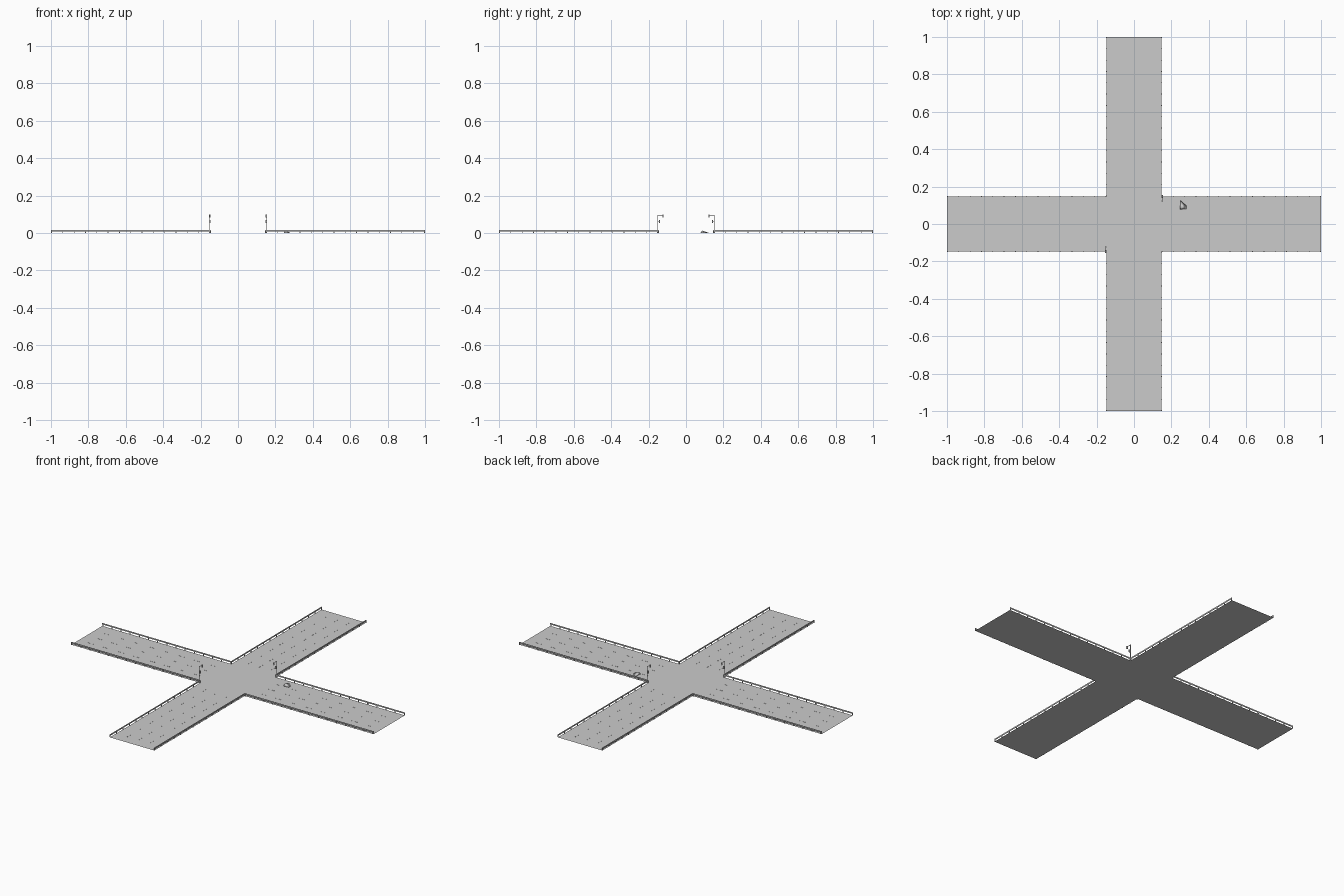
import bpy, bmesh, math
from mathutils import Vector, Matrix

if "Cube" in bpy.data.objects:
    bpy.data.objects.remove(bpy.data.objects["Cube"])

W = 0.147   # half road width


def make(name, bm):
    me = bpy.data.meshes.new(name)
    bm.to_mesh(me)
    bm.free()
    ob = bpy.data.objects.new(name, me)
    bpy.context.collection.objects.link(ob)
    return ob


def box(bm, x0, x1, y0, y1, z0, z1, rot=Matrix()):
    m = (rot @ Matrix.Translation(((x0 + x1) / 2, (y0 + y1) / 2, (z0 + z1) / 2))
         @ Matrix.Diagonal((x1 - x0, y1 - y0, z1 - z0, 1)))
    bmesh.ops.create_cube(bm, size=1, matrix=m)


def tube(bm, a, b, r, rot=Matrix(), seg=8):
    a, b = Vector(a), Vector(b)
    d = b - a
    m = rot @ Matrix.Translation((a + b) / 2) @ d.to_track_quat('Z', 'Y').to_matrix().to_4x4()
    bmesh.ops.create_cone(bm, cap_ends=True, segments=seg, radius1=r, radius2=r,
                          depth=d.length, matrix=m)


# thin cross-shaped road surface: centre square plus four arms
bm = bmesh.new()
for x0, x1, y0, y1 in [(-W, W, -W, W), (-1, -W, -W, W), (W, 1, -W, W),
                       (-W, W, -1, -W), (-W, W, W, 1)]:
    bm.faces.new([bm.verts.new((x, y, 0)) for x, y in
                  [(x0, y0), (x1, y0), (x1, y1), (x0, y1)]])
bmesh.ops.remove_doubles(bm, verts=bm.verts, dist=1e-5)
make("road", bm)

# low guard rails, posts and lane dashes, repeated on all four arms
rails, posts, dashes = bmesh.new(), bmesh.new(), bmesh.new()
for k in range(4):
    rot = Matrix.Rotation(k * math.pi / 2, 4, 'Z')
    for s in (-1, 1):
        y = s * W
        box(rails, W, 1, y - 0.0012, y + 0.0012, 0.009, 0.017, rot)
        for i in range(15):
            x = W + 0.003 + i * (1 - W - 0.006) / 14
            box(posts, x - 0.002, x + 0.002, y - 0.002, y + 0.002, 0, 0.014, rot)
    for y in (-0.073, 0, 0.073):
        for i in range(8):
            x = 0.2 + i * 0.1
            box(dashes, x, x + 0.04, y - 0.0015, y + 0.0015, 0, 0.0006, rot)
make("guard_rails", rails)
make("rail_posts", posts)
make("lane_dashes", dashes)

# two traffic lights on opposite corners, arms reaching over the road
poles, lamps = bmesh.new(), bmesh.new()
for k in range(2):
    rot = Matrix.Rotation(k * math.pi, 4, 'Z')
    c = 0.151
    tube(poles, (c, c, 0), (c, c, 0.097), 0.0018, rot)
    tube(poles, (c, c, 0.096), (c, 0.12, 0.096), 0.0014, rot)
    tube(poles, (c, c, 0.062), (c, 0.142, 0.062), 0.0012, rot)
    tube(poles, (c, c, 0), (c, c, 0.006), 0.004, rot)
    for y, z in [(0.122, 0.091), (0.142, 0.062)]:
        box(lamps, c - 0.003, c + 0.003, y - 0.003, y + 0.003, z - 0.008, z + 0.007, rot)
        for dz in (-0.005, 0, 0.005):
            tube(lamps, (c + 0.003, y, z + dz), (c + 0.005, y, z + dz), 0.002, rot)
make("signal_poles", poles)
make("signal_lamps", lamps)

# small wedge-shaped lump on the right arm
bm = bmesh.new()
base = [bm.verts.new(p) for p in [(0.245, 0.078, 0), (0.28, 0.08, 0),
                                  (0.28, 0.098, 0), (0.25, 0.125, 0)]]
top = bm.verts.new((0.251, 0.086, 0.013))
bm.faces.new(base[::-1])
for i in range(4):
    bm.faces.new((base[i], base[(i + 1) % 4], top))
for f in bm.faces:
    f.smooth = True
make("road_lump", bm)
